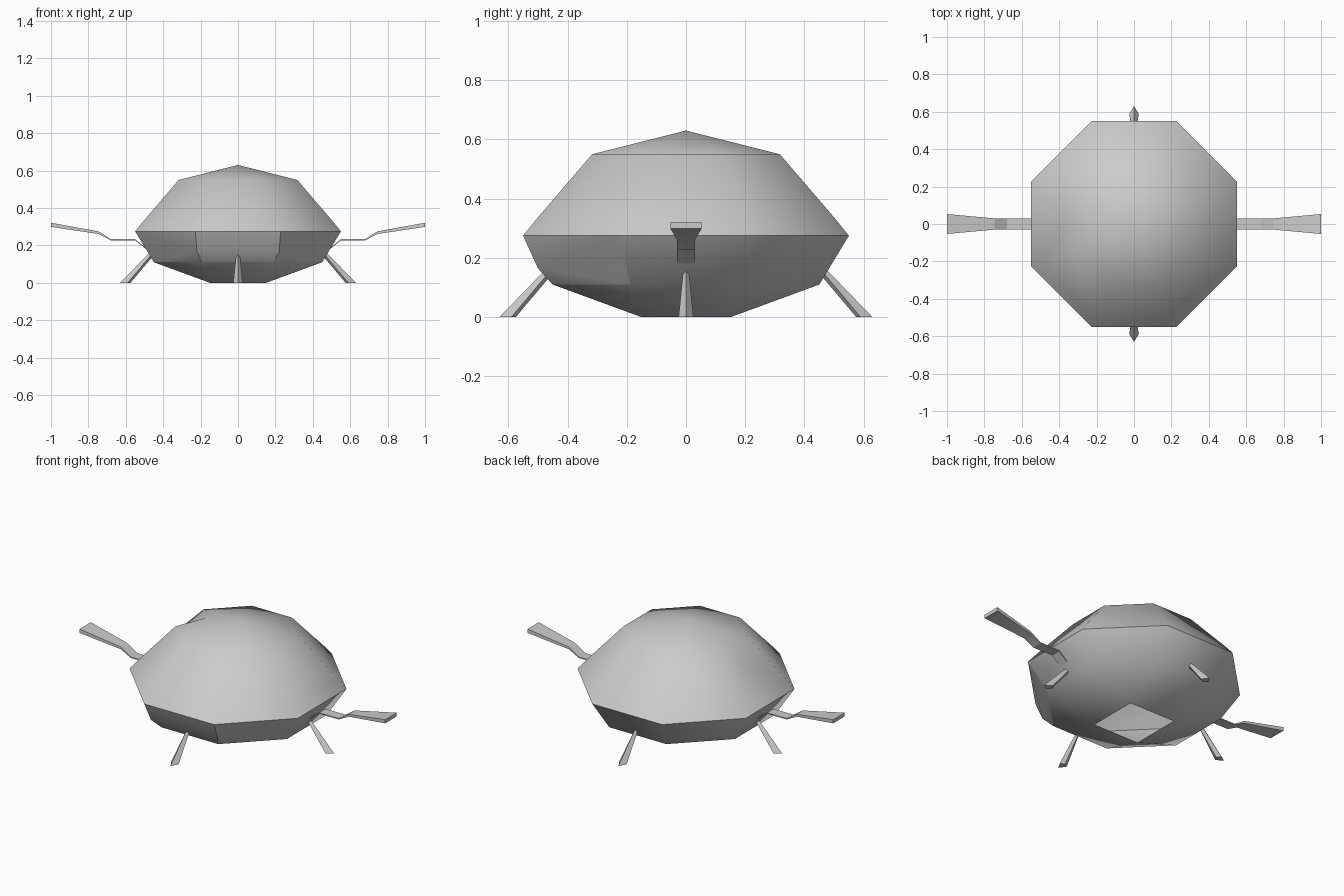
import bpy, bmesh, math
from mathutils import Vector, Matrix

cube = bpy.data.objects.get("Cube")
if cube:
    bpy.data.objects.remove(cube, do_unlink=True)

grey = bpy.data.materials.new("light_grey")
grey.use_nodes = True
COLOUR = (0.6, 0.6, 0.6, 1)
grey.diffuse_color = COLOUR
grey.node_tree.nodes["Principled BSDF"].inputs["Base Color"].default_value = COLOUR


def finish(bm, name, angle=50):
    """Turn a bmesh into a smooth object with sharp hard edges."""
    bmesh.ops.recalc_face_normals(bm, faces=bm.faces)
    mesh = bpy.data.meshes.new(name)
    bm.to_mesh(mesh)
    bm.free()
    for p in mesh.polygons:
        p.use_smooth = True
    mesh.set_sharp_from_angle(angle=math.radians(angle))
    mesh.materials.append(grey)
    obj = bpy.data.objects.new(name, mesh)
    bpy.context.collection.objects.link(obj)
    return obj


def octagon(apothem, z):
    """Corners of an octagon with flat sides on the axes."""
    r = apothem / math.cos(math.pi / 8)
    angles = [math.radians(22.5 + 45 * k) for k in range(8)]
    return [Vector((r * math.cos(a), r * math.sin(a), z)) for a in angles]


def loft(bm, sections):
    """Skin a row of equal sections and close both ends."""
    rows = [[bm.verts.new(p) for p in s] for s in sections]
    n = len(rows[0])
    for a, b in zip(rows, rows[1:]):
        for i in range(n):
            j = (i + 1) % n
            bm.faces.new((a[i], a[j], b[j], b[i]))
    bm.faces.new(rows[0])
    bm.faces.new(rows[-1])


# Hull: stacked octagons, a pointed cap and an open square underneath
RIM, LOW = (0.55, 0.275), (0.45, 0.11)
bm = bmesh.new()
rings = [[bm.verts.new(p) for p in octagon(*s)]
         for s in ((0.317, 0.55), (0.51, 0.325), RIM, LOW)]
apex = bm.verts.new((0, 0, 0.63))
square = [bm.verts.new((x, y, 0)) for x, y in
          ((0.15, 0.15), (-0.15, 0.15), (-0.15, -0.15), (0.15, -0.15))]
dent_top = bm.verts.new((-0.214, 0, 0.576))
dent_low = bm.verts.new((-0.4, 0, 0.452))
DENT_SIDE = 3
for k in range(8):
    j = (k + 1) % 8
    a, b = rings[0][k], rings[0][j]
    c, d = rings[1][k], rings[1][j]
    if k == DENT_SIDE:
        for tri in ((apex, a, dent_top), (apex, dent_top, b),
                    (a, dent_low, dent_top), (b, dent_top, dent_low),
                    (a, c, dent_low), (c, d, dent_low), (d, b, dent_low)):
            bm.faces.new(tri)
    else:
        bm.faces.new((apex, a, b))
        bm.faces.new((a, c, d, b))
    for up, down in zip(rings[1:], rings[2:]):
        bm.faces.new((up[k], down[k], down[j], up[j]))
    # belly: triangles on the diagonals, quads on the axes
    e, f = rings[3][k], rings[3][j]
    if k % 2 == 0:
        bm.faces.new((e, f, square[k // 2]))
    else:
        bm.faces.new((e, f, square[(k // 2 + 1) % 4], square[k // 2]))
finish(bm, "hull")

# Front lip: bulging panel under the front of the rim
bm = bmesh.new()
rim = [bm.verts.new(p) for p in octagon(*RIM)[4:]]
low = [bm.verts.new(p) for p in octagon(*LOW)[4:]]
lip = [bm.verts.new((x, -0.5, 0.165)) for x in (-0.22, 0.22)]
bm.faces.new((rim[1], rim[2], lip[1], lip[0]))
bm.faces.new((lip[0], lip[1], low[2], low[1]))
for corner, outer, inner in ((lip[0], 0, 1), (lip[1], 3, 2)):
    bm.faces.new((rim[outer], rim[inner], corner))
    bm.faces.new((corner, low[inner], low[outer]))
    bm.faces.new((rim[outer], corner, low[outer]))
finish(bm, "front_lip", 25)

# Legs: four tapered struts splayed outwards
for k, name in enumerate(("left", "back", "right", "front")):
    bm = bmesh.new()
    loft(bm, [
        [(0.44, 0, 0.16), (0.455, 0.009, 0.16), (0.475, 0, 0.16), (0.455, -0.009, 0.16)],
        [(0.575, 0, 0), (0.59, 0.025, 0), (0.63, 0, 0), (0.59, -0.025, 0)]])
    bm.transform(Matrix.Rotation(k * math.pi / 2, 4, 'Z'))
    finish(bm, name + "_leg", 30)

# Arms: bent strips ending in flared paddles (x, z, half width, half thickness)
ARM = ((0.47, 0.165, 0.03, 0.003), (0.55, 0.23, 0.03, 0.003),
       (0.68, 0.23, 0.03, 0.003), (0.745, 0.268, 0.03, 0.007),
       (1.0, 0.31, 0.053, 0.011))
for side, name in ((1, "left_arm"), (-1, "right_arm")):
    bm = bmesh.new()
    loft(bm, [[(side * x, -w, z - t), (side * x, w, z - t),
               (side * x, w, z + t), (side * x, -w, z + t)]
              for x, z, w, t in ARM])
    finish(bm, name, 20)
